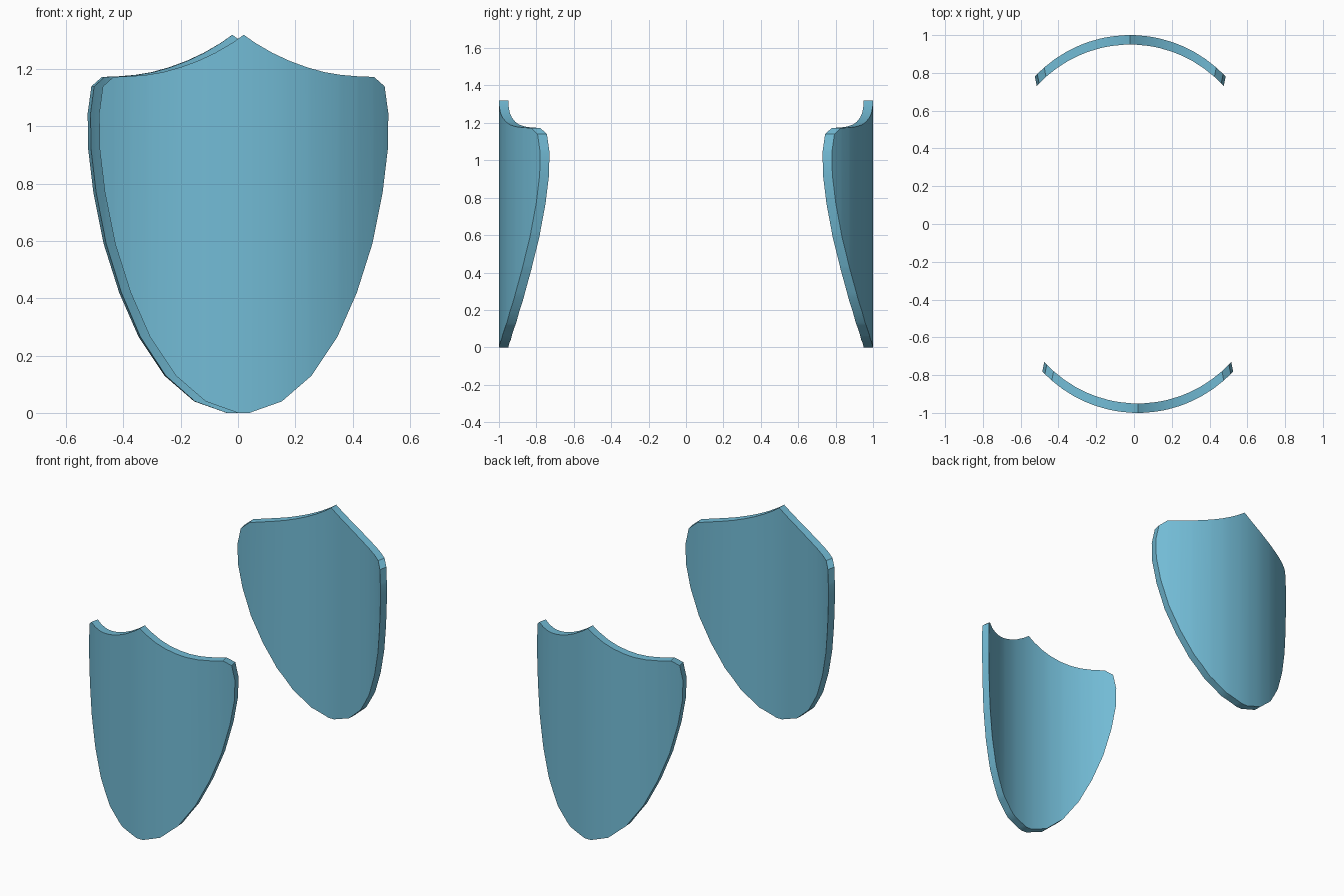
import bpy, bmesh, math

if "Cube" in bpy.data.objects:
    bpy.data.objects.remove(bpy.data.objects["Cube"])

# One flat colour
blue = bpy.data.materials.new("light_blue")
blue.diffuse_color = (0.17, 0.50, 0.67, 1)
blue.use_nodes = True
blue.node_tree.nodes["Principled BSDF"].inputs["Base Color"].default_value = blue.diffuse_color

# Right half of the shield outline (x, z): upper edge and lower edge, centre to widest point
UPPER = [(0, 1.32), (0.04, 1.292), (0.1, 1.257), (0.16, 1.229), (0.22, 1.207), (0.28, 1.19),
         (0.34, 1.18), (0.4, 1.175), (0.455, 1.173), (0.492, 1.14), (0.505, 1.045)]
LOWER = [(0, 0), (0.02, 0), (0.133, 0.04), (0.237, 0.13), (0.327, 0.265), (0.395, 0.42),
         (0.449, 0.59), (0.485, 0.77), (0.503, 0.92), (0.505, 1.045)]
RADIUS, THICK, TAPER, SHIFT = 0.69, 0.05, 0.98, 0.02


def height(profile, x):
    for (x0, z0), (x1, z1) in zip(profile, profile[1:]):
        if x <= x1:
            return z0 + (z1 - z0) * (x - x0) / (x1 - x0)
    return profile[-1][1]


def make_shield(name, turn):
    half = sorted({p[0] for p in UPPER + LOWER})
    columns = [-x for x in half[:0:-1]] + half
    bm = bmesh.new()

    # Curved skin: each column is a (bottom, top) pair, a single vertex at the tips
    def skin(scale, offset):
        pairs = []
        for x in columns:
            y = -1 + RADIUS - math.sqrt(RADIUS ** 2 - x * x) + offset
            px = x * scale + SHIFT
            bottom = bm.verts.new((px, y, height(LOWER, abs(x))))
            tip = abs(x) >= half[-1]
            top = bottom if tip else bm.verts.new((px, y, height(UPPER, abs(x))))
            pairs.append((bottom, top))
        return pairs

    def face(*verts):
        unique = list(dict.fromkeys(verts))
        if len(unique) > 2:
            bm.faces.new(unique)

    outer, inner = skin(1, 0), skin(TAPER, THICK)
    for i in range(len(columns) - 1):
        (a, b), (c, d) = outer[i], outer[i + 1]
        (e, f), (g, h) = inner[i], inner[i + 1]
        face(a, c, d, b)   # outside
        face(e, f, h, g)   # inside
        face(a, e, g, c)   # lower rim
        face(b, d, h, f)   # upper rim
    bmesh.ops.recalc_face_normals(bm, faces=bm.faces)

    mesh = bpy.data.meshes.new(name)
    bm.to_mesh(mesh)
    bm.free()
    mesh.materials.append(blue)
    obj = bpy.data.objects.new(name, mesh)
    obj.rotation_euler.z = turn
    bpy.context.collection.objects.link(obj)
    bpy.ops.object.select_all(action='DESELECT')
    obj.select_set(True)
    bpy.context.view_layer.objects.active = obj
    bpy.ops.object.shade_smooth_by_angle(angle=math.radians(30))


# Two identical shields, back to back
make_shield("front_shield", 0)
make_shield("back_shield", math.pi)
